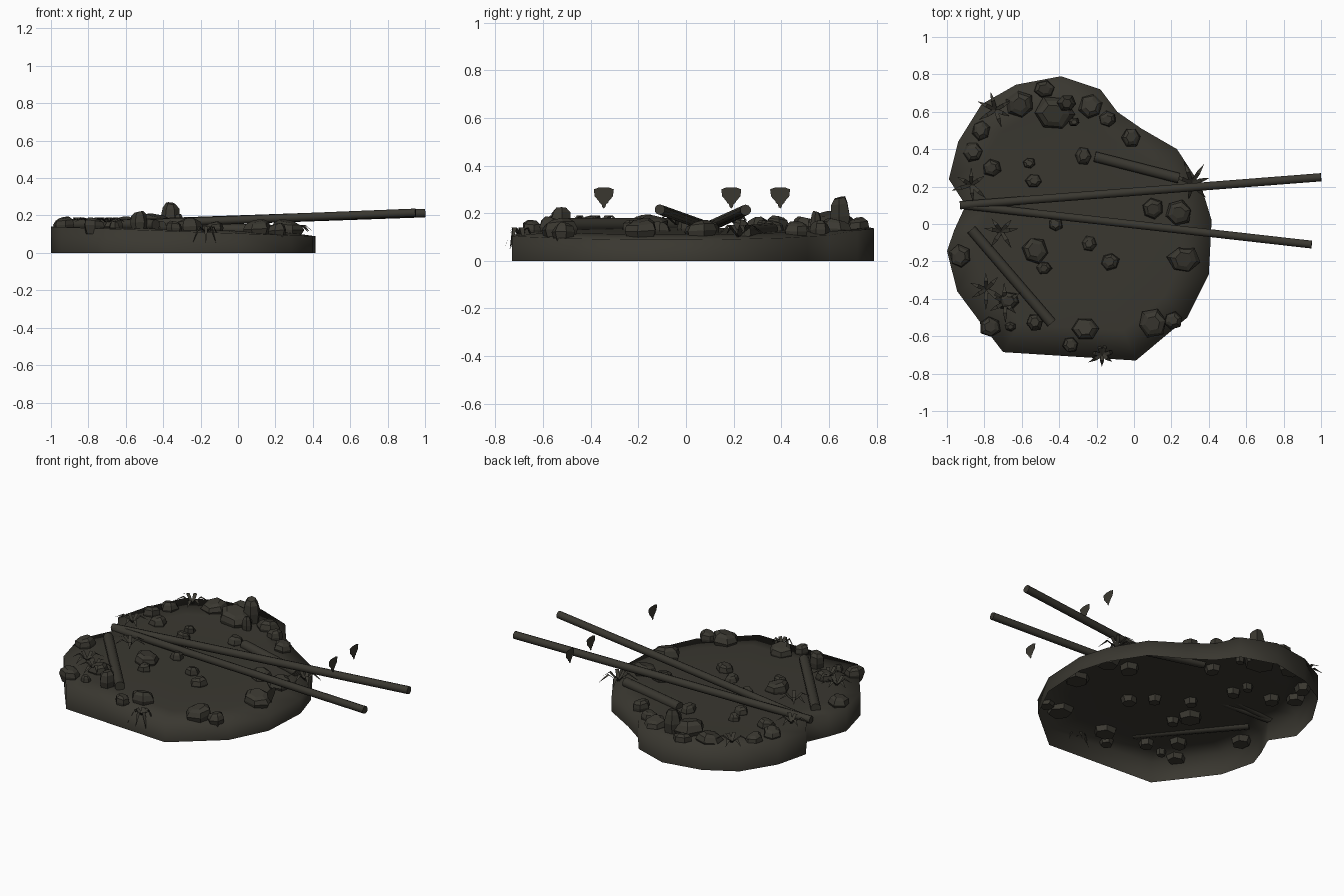
import bpy, bmesh, math, random
from mathutils import Vector

random.seed(4)
old = bpy.data.objects.get("Cube")
if old:
    bpy.data.objects.remove(old, do_unlink=True)

# Single dark olive colour
COLOUR = (0.042, 0.039, 0.030, 1)
mat = bpy.data.materials.new("dark_olive")
mat.use_nodes = True
mat.diffuse_color = COLOUR
bsdf = mat.node_tree.nodes["Principled BSDF"]
bsdf.inputs["Base Color"].default_value = COLOUR
bsdf.inputs["Roughness"].default_value = 0.9


def finish(bm, name, smooth=False):
    bmesh.ops.recalc_face_normals(bm, faces=bm.faces[:])
    mesh = bpy.data.meshes.new(name)
    bm.to_mesh(mesh)
    bm.free()
    mesh.materials.append(mat)
    for p in mesh.polygons:
        p.use_smooth = smooth
    obj = bpy.data.objects.new(name, mesh)
    bpy.context.collection.objects.link(obj)
    return obj


def bridge(bm, a, b):
    n = len(a)
    for i in range(n):
        j = (i + 1) % n
        bm.faces.new((a[i], a[j], b[j], b[i]))


# Ground: open-bottomed shell with a skirt and a gently uneven top
OUTLINE = [(-.39, .79), (-.18, .72), (-.09, .60), (.04, .51), (.23, .40), (.36, .20),
           (.415, .02), (.40, -.27), (.285, -.50), (.01, -.73), (-.70, -.685),
           (-.815, -.535), (-.945, -.36), (-1, -.145), (-.96, -.03), (-.90, .10),
           (-.99, .24), (-.94, .44), (-.815, .64), (-.63, .745)]


def rim_height(x, y):
    return .104 - .036 * x + (.018 if y > .6 else 0)


def ground_height(x, y):
    return .118 - .025 * x


def ground():
    bm = bmesh.new()
    base = [bm.verts.new((x, y, 0)) for x, y in OUTLINE]
    previous = [bm.verts.new((x, y, rim_height(x, y))) for x, y in OUTLINE]
    bridge(bm, base, previous)
    cx, cy = -.3, 0
    for s in (.78, .42):
        ring = []
        for x, y in OUTLINE:
            px, py = cx + (x - cx) * s, cy + (y - cy) * s
            ring.append(bm.verts.new((px, py, ground_height(px, py))))
        bridge(bm, previous, ring)
        previous = ring
    tip = bm.verts.new((cx, cy, ground_height(cx, cy)))
    for i in range(len(previous)):
        bm.faces.new((previous[i], previous[(i + 1) % len(previous)], tip))
    finish(bm, "ground", True)


ground()


# Rocks: faceted six-sided stones sunk into the ground (x, y, radius, top height)
def rock(name, x, y, r, top):
    bm = bmesh.new()
    turn, stretch, lean = random.uniform(0, 1), random.uniform(.8, 1.1), random.uniform(0, 6)
    bottom = ground_height(x, y) - .035
    rings = []
    for level, scale in ((0, .8), (.55, 1), (.85, .85), (1, .5)):
        ring = []
        for i in range(6):
            a = turn + i * math.tau / 6
            d = r * scale * random.uniform(.9, 1.1)
            z = bottom + (top - bottom) * level
            z += .12 * r * level * math.cos(a - lean)
            ring.append(bm.verts.new((x + d * math.cos(a), y + d * stretch * math.sin(a), z)))
        rings.append(ring)
    for a, b in zip(rings, rings[1:]):
        bridge(bm, a, b)
    bm.faces.new(rings[0])
    bm.faces.new(rings[-1])
    finish(bm, name)


BACK_ROCKS = [(-.48, .72, .06), (-.61, .64, .075), (-.43, .59, .11), (-.23, .63, .065),
              (-.14, .56, .05), (-.015, .465, .05), (-.27, .365, .045), (-.82, .50, .05),
              (-.86, .385, .055), (-.76, .30, .05), (-.56, .325, .035), (-.535, .23, .045)]
MIDDLE_ROCKS = [(.10, .08, .06), (.24, .06, .07), (.265, -.19, .085), (-.53, -.14, .07),
                (-.48, -.235, .04), (-.24, -.105, .04), (-.13, -.20, .05), (-.42, 0, .04)]
FRONT_ROCKS = [(-.93, -.175, .06), (-.26, -.56, .075), (-.34, -.645, .045), (.10, -.53, .08),
               (.21, -.515, .05), (-.77, -.55, .06), (-.66, -.55, .03), (-.67, -.41, .06)]
for group, rocks in (("back", BACK_ROCKS), ("middle", MIDDLE_ROCKS), ("front", FRONT_ROCKS)):
    for i, (x, y, r) in enumerate(rocks):
        rock(f"{group}_rock_{i + 1}", x, y, r, ground_height(x, y) + .02 + .45 * r)
rock("tall_rock_back", -.36, .645, .052, .265)
rock("tall_rock_small", -.32, .545, .03, .205)
rock("tall_rock_front", -.53, -.525, .045, .22)


# Logs: straight round poles
def log(name, start, end, r):
    a, b = Vector(start), Vector(end)
    bm = bmesh.new()
    bmesh.ops.create_cone(bm, cap_ends=True, segments=10, radius1=r, radius2=r,
                          depth=(b - a).length)
    turn = (b - a).to_track_quat('Z', 'Y')
    for v in bm.verts:
        v.co = turn @ v.co + (a + b) / 2
    obj = finish(bm, name)
    bpy.ops.object.select_all(action='DESELECT')
    obj.select_set(True)
    bpy.context.view_layer.objects.active = obj
    bpy.ops.object.shade_smooth_by_angle(angle=math.radians(40))


log("long_log_back", (-.93, .10, .145), (1, .25, .213), .023)
log("long_log_front", (-.91, .10, .14), (.95, -.11, .215), .022)
log("short_log_front", (-.87, -.03, .15), (-.44, -.53, .15), .029)
log("short_log_back", (-.21, .36, .13), (.24, .245, .12), .029)


# Plants: tufts of thin tapering blades that arch outwards
def plant(name, x, y, z, blades, length, rise, drop):
    bm = bmesh.new()
    start = random.uniform(0, 6)
    for i in range(blades):
        a = start + i * math.tau / blades + random.uniform(-.2, .2)
        reach = length * random.uniform(.8, 1.15)
        out = Vector((math.cos(a), math.sin(a), 0))
        side = Vector((-out.y, out.x, 0))
        root = Vector((x, y, z))
        middle = root + out * reach * .5 + Vector((0, 0, rise))
        tip = root + out * reach + Vector((0, 0, rise - drop))
        p = [bm.verts.new(c) for c in (root - side * .008, root + side * .008,
                                       middle + side * .011, middle - side * .011, tip)]
        bm.faces.new(p[:4])
        bm.faces.new((p[3], p[2], p[4]))
    finish(bm, name)


for i, (x, y) in enumerate([(-.87, .21), (-.74, .61), (-.71, -.04), (-.79, -.35), (-.69, -.42)]):
    plant(f"ground_plant_{i + 1}", x, y, .15, 6, .10, .04, .025)
plant("right_edge_plant", .31, .22, .10, 7, .11, .05, .04)
plant("front_edge_plant", -.17, -.70, .11, 7, .075, .03, .09)


# Leaves: flat upright fans hanging beyond the right edge
HALF_LEAF = [(0, .22), (.006, .225), (.010, .238), (.018, .243), (.020, .25),
             (.038, .27), (.042, .30), (.02, .308)]


def leaf(name, x, y):
    bm = bmesh.new()
    right = [(y + w, z) for w, z in HALF_LEAF]
    left = [(y - w, z) for w, z in reversed(HALF_LEAF[1:])]
    bm.faces.new([bm.verts.new((x, py, z)) for py, z in right + left])
    finish(bm, name)


for i, (x, y) in enumerate([(.47, -.345), (.52, .19), (.52, .395)]):
    leaf(f"leaf_{i + 1}", x, y)
